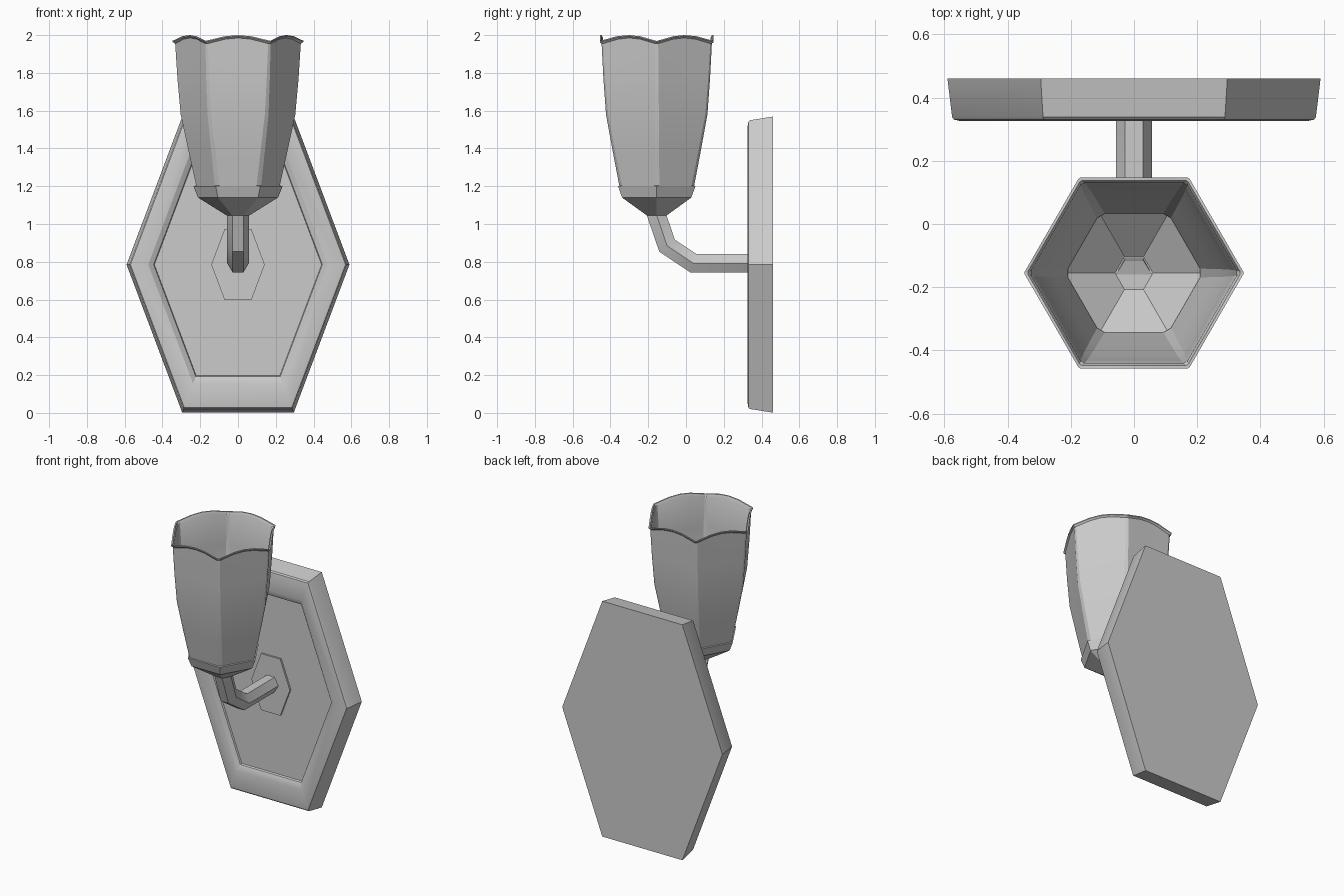
import bpy, bmesh, math
from mathutils import Vector

cube = bpy.data.objects.get("Cube")
if cube:
    bpy.data.objects.remove(cube, do_unlink=True)

grey = bpy.data.materials.new("light grey")
grey.use_nodes = True
color = (0.6, 0.6, 0.6, 1)
grey.diffuse_color = color
grey.node_tree.nodes["Principled BSDF"].inputs["Base Color"].default_value = color

CUP_Y = -0.155
PLATE_Z = 0.785


def loft(name, rings, closed=False, smooth=30):
    """Skin a list of equal-length rings, capping the ends unless closed."""
    bm = bmesh.new()
    loops = [[bm.verts.new(p) for p in ring] for ring in rings]
    pairs = list(zip(loops, loops[1:]))
    if closed:
        pairs.append((loops[-1], loops[0]))
    else:
        bm.faces.new(loops[0])
        bm.faces.new(loops[-1])
    n = len(loops[0])
    for a, b in pairs:
        for i in range(n):
            j = (i + 1) % n
            bm.faces.new((a[i], a[j], b[j], b[i]))
    bmesh.ops.recalc_face_normals(bm, faces=bm.faces)
    mesh = bpy.data.meshes.new(name)
    bm.to_mesh(mesh)
    bm.free()
    obj = bpy.data.objects.new(name, mesh)
    bpy.context.collection.objects.link(obj)
    mesh.materials.append(grey)
    bpy.ops.object.select_all(action='DESELECT')
    bpy.context.view_layer.objects.active = obj
    obj.select_set(True)
    bpy.ops.object.shade_smooth_by_angle(angle=math.radians(smooth))
    return obj


def hexagon(r):
    return [Vector((r * math.cos(k * math.pi / 3), r * math.sin(k * math.pi / 3)))
            for k in range(6)]


def plate_ring(scale, y):
    """Tall hexagon in the wall plane."""
    return [(0.59 * scale * p.x, y, PLATE_Z + 0.905 * scale * p.y) for p in hexagon(1)]


def cup_ring(r, z):
    return [(p.x, CUP_Y + p.y, z) for p in hexagon(r)]


def shade_ring(r, z, chamfer, rise=0):
    """Hexagon with trimmed corners; rise lifts the middle of each side."""
    ring = []
    corners = hexagon(r)
    for k, a in enumerate(corners):
        b = corners[(k + 1) % 6]
        cut = chamfer / r
        for t in (cut, 0.3, 0.5, 0.7, 1 - cut):
            p = a.lerp(b, t)
            lift = rise * math.sin(math.pi * (t - cut) / (1 - 2 * cut))
            ring.append((p.x, CUP_Y + p.y, z + lift))
    return ring


# Wall plate with a raised rim and a sunken panel
loft("wall_plate", [plate_ring(s, y) for s, y in (
    (1, 0.46), (0.975, 0.338), (0.965, 0.33), (0.925, 0.325),
    (0.805, 0.328), (0.757, 0.345), (0.75, 0.355))])

# Small boss where the arm meets the plate
loft("arm_boss", [plate_ring(s, y) for s, y in ((0.24, 0.36), (0.24, 0.343))])

# Bent six-sided arm, mitred at each bend
path = [Vector(p) for p in ((0, 0.35, 0.792), (0, 0.04, 0.792),
                            (0, -0.1, 0.885), (0, -0.16, 1.06))]
arm = []
for i, p in enumerate(path):
    before = (p - path[i - 1]).normalized() if i else None
    after = (path[i + 1] - p).normalized() if i + 1 < len(path) else None
    direction = ((before or after) + (after or before)).normalized()
    side = direction.cross(Vector((1, 0, 0)))
    stretch = 1 / direction.dot(after or before)
    arm.append([p + Vector((q.x, 0, 0)) + side * q.y * stretch for q in hexagon(0.057)])
loft("arm", arm, smooth=20)

# Hollow holder under the shade
loft("shade_holder", [cup_ring(r, z) for r, z in (
    (0.06, 1.045), (0.212, 1.14), (0.236, 1.2),
    (0.227, 1.203), (0.219, 1.18), (0.06, 1.06))], smooth=20)

# Thin tapered shade with trimmed corners and a scalloped lip
outer = [(0.225, 1.185, 0.016, 0), (0.268, 1.38, 0.015, 0), (0.31, 1.58, 0.013, 0),
         (0.326, 1.77, 0.011, 0), (0.337, 1.955, 0.009, 0.03),
         (0.348, 1.964, 0.004, 0.03), (0.348, 1.97, 0.004, 0.03)]
inner = [(0.338, 1.97, 0.005, 0.03)] + [
    (r - 0.008, z, c, lift) for r, z, c, lift in reversed(outer[:5])]
loft("lamp_shade", [shade_ring(*ring) for ring in outer + inner], closed=True, smooth=25)
